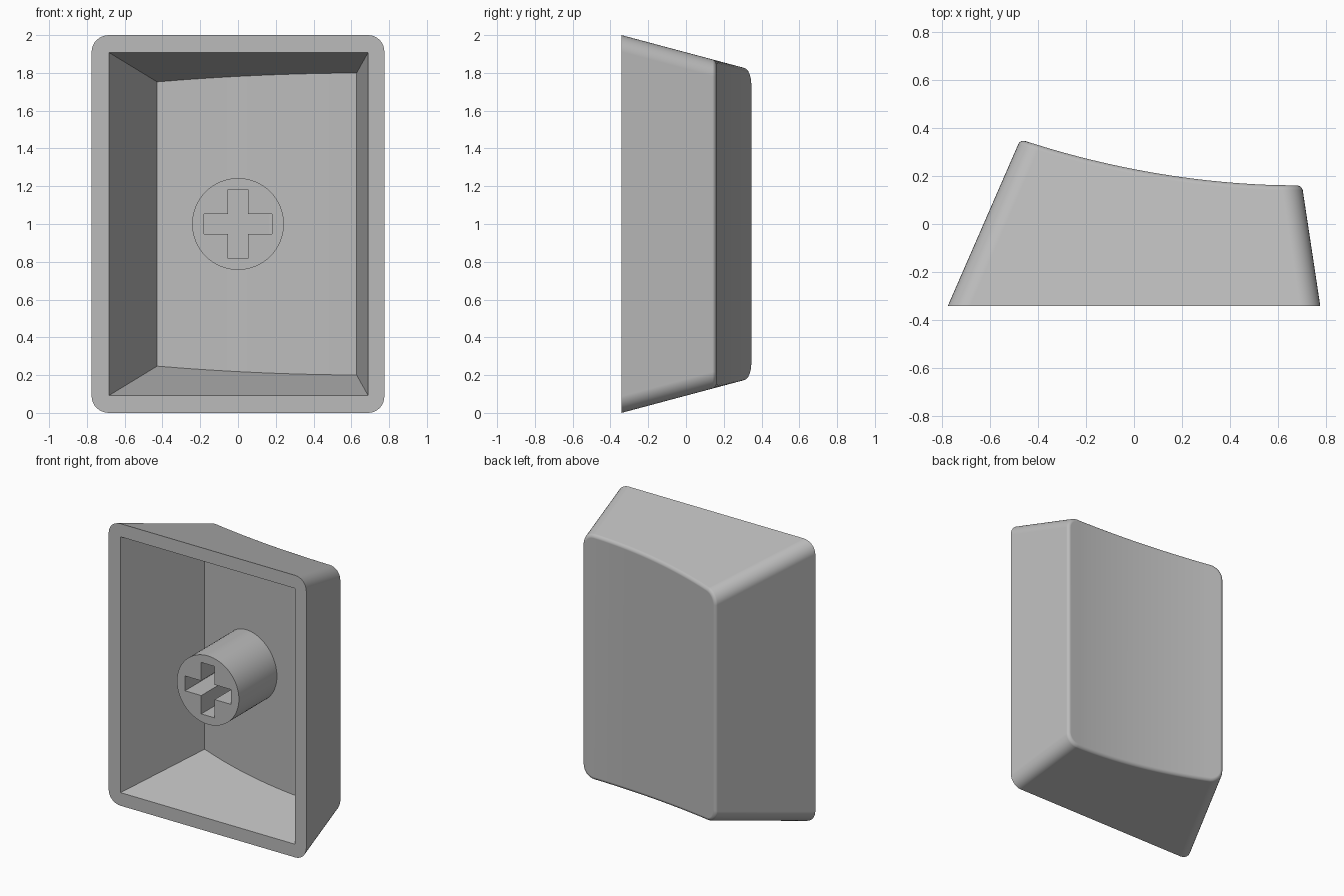
import bpy
import bmesh
from math import radians
from mathutils import Matrix

BASE_Y = -0.342
MID_Z = 1.0
TAPER_LEFT, TAPER_RIGHT, TAPER_Z = 0.434, 0.153, 0.267

cube = bpy.data.objects.get("Cube")
if cube:
    bpy.data.objects.remove(cube, do_unlink=True)

grey = bpy.data.materials.new("light_grey_plastic")
grey.use_nodes = True
colour = (0.5, 0.5, 0.5, 1.0)
grey.diffuse_color = colour
bsdf = next(n for n in grey.node_tree.nodes if n.type == 'BSDF_PRINCIPLED')
bsdf.inputs["Base Color"].default_value = colour


def make_object(name, bm):
    bmesh.ops.recalc_face_normals(bm, faces=bm.faces)
    mesh = bpy.data.meshes.new(name)
    bm.to_mesh(mesh)
    bm.free()
    mesh.materials.append(grey)
    obj = bpy.data.objects.new(name, mesh)
    bpy.context.collection.objects.link(obj)
    return obj


def activate(obj):
    bpy.ops.object.select_all(action='DESELECT')
    obj.select_set(True)
    bpy.context.view_layer.objects.active = obj


def subtract(obj, cutter):
    mod = obj.modifiers.new("cut", 'BOOLEAN')
    mod.operation = 'DIFFERENCE'
    mod.solver = 'EXACT'
    mod.object = cutter
    activate(obj)
    bpy.ops.object.modifier_apply(modifier=mod.name)
    bpy.data.objects.remove(cutter, do_unlink=True)


def smooth(obj):
    activate(obj)
    bpy.ops.object.shade_smooth_by_angle(angle=radians(30))
    mod = obj.modifiers.new("clean_shading", 'WEIGHTED_NORMAL')
    mod.keep_sharp = True


def dish(x, drop):
    """Height of the concave outer face, lowered by drop."""
    return 0.16 + 0.139 * (x - 0.7) ** 2 - drop


def tapered_block(left, right, half_z, top_left, top_right, drop, start_y):
    """Tapered block with a dished far face; returns it with its four corner edges."""
    steps, end = 24, 0.12
    a, b = top_left + end, top_right - end
    xs = [top_left] + [a + (b - a) * i / steps for i in range(steps + 1)] + [top_right]
    d = start_y - BASE_Y
    profile = [(left + TAPER_LEFT * d, start_y)]
    profile += [(x, dish(x, drop)) for x in xs]
    profile.append((right - TAPER_RIGHT * d, start_y))
    bm = bmesh.new()
    loops = []
    for side in (-1, 1):
        loops.append([bm.verts.new((x, y, MID_Z + side * (half_z - TAPER_Z * (y - BASE_Y))))
                      for x, y in profile])
    low, high = loops
    bm.faces.new(low)
    bm.faces.new(high[::-1])
    n = len(profile)
    for i in range(n):
        j = (i + 1) % n
        bm.faces.new((low[j], low[i], high[i], high[j]))
    bmesh.ops.recalc_face_normals(bm, faces=bm.faces)
    corners = [bm.edges.get((loop[i], loop[i + 1])) for loop in loops for i in (0, n - 2)]
    return bm, corners


def bevel(bm, edges, offset, segments):
    bmesh.ops.bevel(bm, geom=edges, offset=offset, offset_type='OFFSET',
                    segments=segments, profile=0.5, affect='EDGES', clamp_overlap=False)
    bm.normal_update()


# Outer shell: rounded corners, then a small fillet round the dished face
bm, corners = tapered_block(-0.775, 0.775, 1.0, -0.473, 0.699, 0.0, BASE_Y)
bevel(bm, corners, 0.085, 8)
rim = [e for e in bm.edges
       if len(e.link_faces) == 2 and sum(f.normal.y > 0.8 for f in e.link_faces) == 1]
bevel(bm, rim, 0.02, 4)
shell = make_object("cap_shell", bm)

# Hollow interior with sharp corners
bm, corners = tapered_block(-0.682, 0.688, 0.907, -0.428, 0.628, 0.1, BASE_Y - 0.05)
subtract(shell, make_object("cavity_cutter", bm))
smooth(shell)

# Round stem running from the opening into the ceiling
stem_front, stem_back = BASE_Y + 0.005, 0.186
bm = bmesh.new()
bmesh.ops.create_cone(bm, cap_ends=True, segments=64, radius1=0.243, radius2=0.243,
                      depth=stem_back - stem_front,
                      matrix=Matrix.Translation((0, (stem_front + stem_back) / 2, MID_Z))
                      @ Matrix.Rotation(radians(90), 4, 'X'))
stem = make_object("stem", bm)

# Cross-shaped socket in the stem
for width, height in ((0.36, 0.105), (0.105, 0.365)):
    bm = bmesh.new()
    front, back = stem_front - 0.05, 0.1
    bmesh.ops.create_cube(bm, size=1, matrix=Matrix.Translation((0, (front + back) / 2, MID_Z))
                          @ Matrix.Diagonal((width, back - front, height, 1)))
    subtract(stem, make_object("socket_cutter", bm))
smooth(stem)
